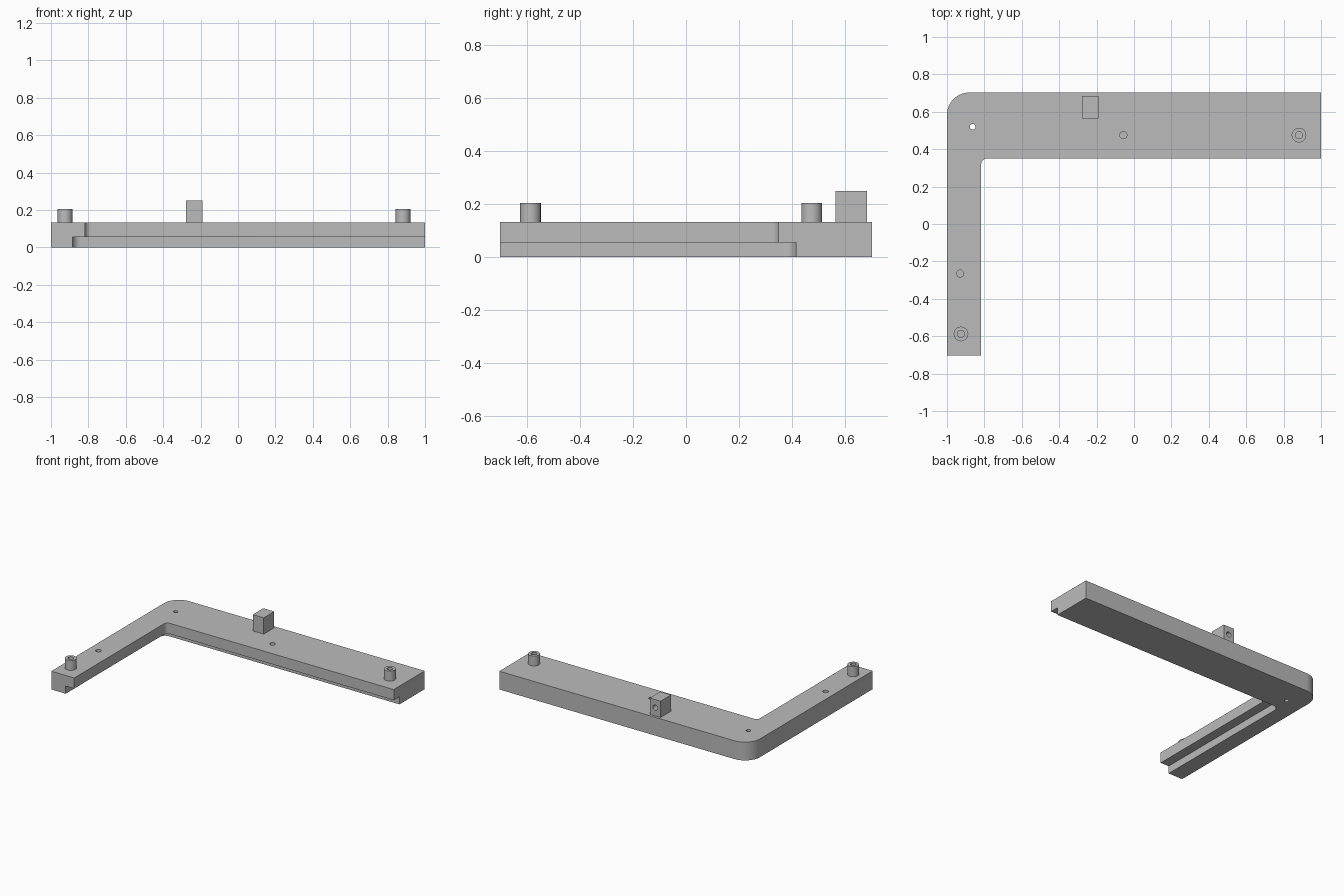
import bpy, bmesh, math

cube = bpy.data.objects.get("Cube")
if cube:
    bpy.data.objects.remove(cube, do_unlink=True)

grey = bpy.data.materials.new("plain grey")
grey.use_nodes = True
COLOUR = (0.5, 0.5, 0.5, 1)
grey.diffuse_color = COLOUR
grey.node_tree.nodes["Principled BSDF"].inputs["Base Color"].default_value = COLOUR

TOP, STEP = 0.132, 0.055


def finish(name, bm):
    """Turn a bmesh into an object."""
    bmesh.ops.recalc_face_normals(bm, faces=bm.faces)
    mesh = bpy.data.meshes.new(name)
    bm.to_mesh(mesh)
    bm.free()
    mesh.materials.append(grey)
    obj = bpy.data.objects.new(name, mesh)
    bpy.context.collection.objects.link(obj)
    return obj


def slab(name, x0, x1, y0, y1, z0, z1, radius=0):
    """Box whose back right (-x, +y) corner can be rounded."""
    pts = [(x0, y0), (x1, y0), (x1, y1)]
    if radius:
        for i in range(17):
            a = math.pi / 2 * (1 + i / 16)
            pts.append((x0 + radius + radius * math.cos(a),
                        y1 - radius + radius * math.sin(a)))
    else:
        pts.append((x0, y1))
    bm = bmesh.new()
    face = bm.faces.new([bm.verts.new((x, y, z0)) for x, y in pts])
    out = bmesh.ops.extrude_face_region(bm, geom=[face])
    verts = [v for v in out["geom"] if isinstance(v, bmesh.types.BMVert)]
    bmesh.ops.translate(bm, vec=(0, 0, z1 - z0), verts=verts)
    return finish(name, bm)


def cylinder(name, x, y, z0, z1, radius):
    bm = bmesh.new()
    bmesh.ops.create_cone(bm, cap_ends=True, segments=40, radius1=radius,
                          radius2=radius, depth=z1 - z0)
    bmesh.ops.translate(bm, vec=(x, y, (z0 + z1) / 2), verts=bm.verts)
    return finish(name, bm)


def cut(obj, cutters):
    """Subtract the cutters, bake the result and drop them."""
    for c in cutters:
        mod = obj.modifiers.new("cut", "BOOLEAN")
        mod.operation, mod.solver, mod.object = "DIFFERENCE", "EXACT", c
    bpy.context.view_layer.update()
    baked = bpy.data.meshes.new_from_object(
        obj.evaluated_get(bpy.context.evaluated_depsgraph_get()))
    obj.modifiers.clear()
    obj.data = baked
    for c in cutters:
        bpy.data.objects.remove(c, do_unlink=True)
    return obj


# L-shaped frame with an inner rebate along its underside
frame = slab("frame", -1, 1, -0.703, 0.703, 0, TOP, 0.12)
cut(frame, [
    slab("opening", -0.817, 1.2, -0.9, 0.35, -0.1, 0.3, 0.03),
    slab("rebate", -0.885, 1.2, -0.9, 0.415, -0.1, STEP, 0.045),
    cylinder("corner_hole", -0.863, 0.52, -0.1, 0.3, 0.015),
    cylinder("back_hole", -0.057, 0.475, 0.06, 0.3, 0.019),
    cylinder("side_hole", -0.93, -0.265, 0.06, 0.3, 0.019),
])

# Hollow bosses at the two free ends
bosses = []
for name, x, y in (("side_boss", -0.925, -0.588), ("back_boss", 0.882, 0.475)):
    boss = cylinder(name, x, y, TOP - 0.004, 0.204, 0.039)
    bosses.append(cut(boss, [cylinder("bore", x, y, TOP + 0.002, 0.3, 0.019)]))

# Upright lug with a blind hole in its back face
lug = slab("lug", -0.277, -0.19, 0.565, 0.685, TOP - 0.004, 0.25)
bore = cylinder("lug_bore", 0, 0, -0.06, 0.06, 0.019)
bore.rotation_euler.x = math.pi / 2
bore.location = (-0.2335, 0.685, 0.192)
cut(lug, [bore])

# Smooth the round walls, keep the edges crisp
bpy.ops.object.select_all(action="DESELECT")
for obj in [frame, lug] + bosses:
    obj.select_set(True)
bpy.context.view_layer.objects.active = frame
bpy.ops.object.shade_smooth_by_angle(angle=math.radians(30))
